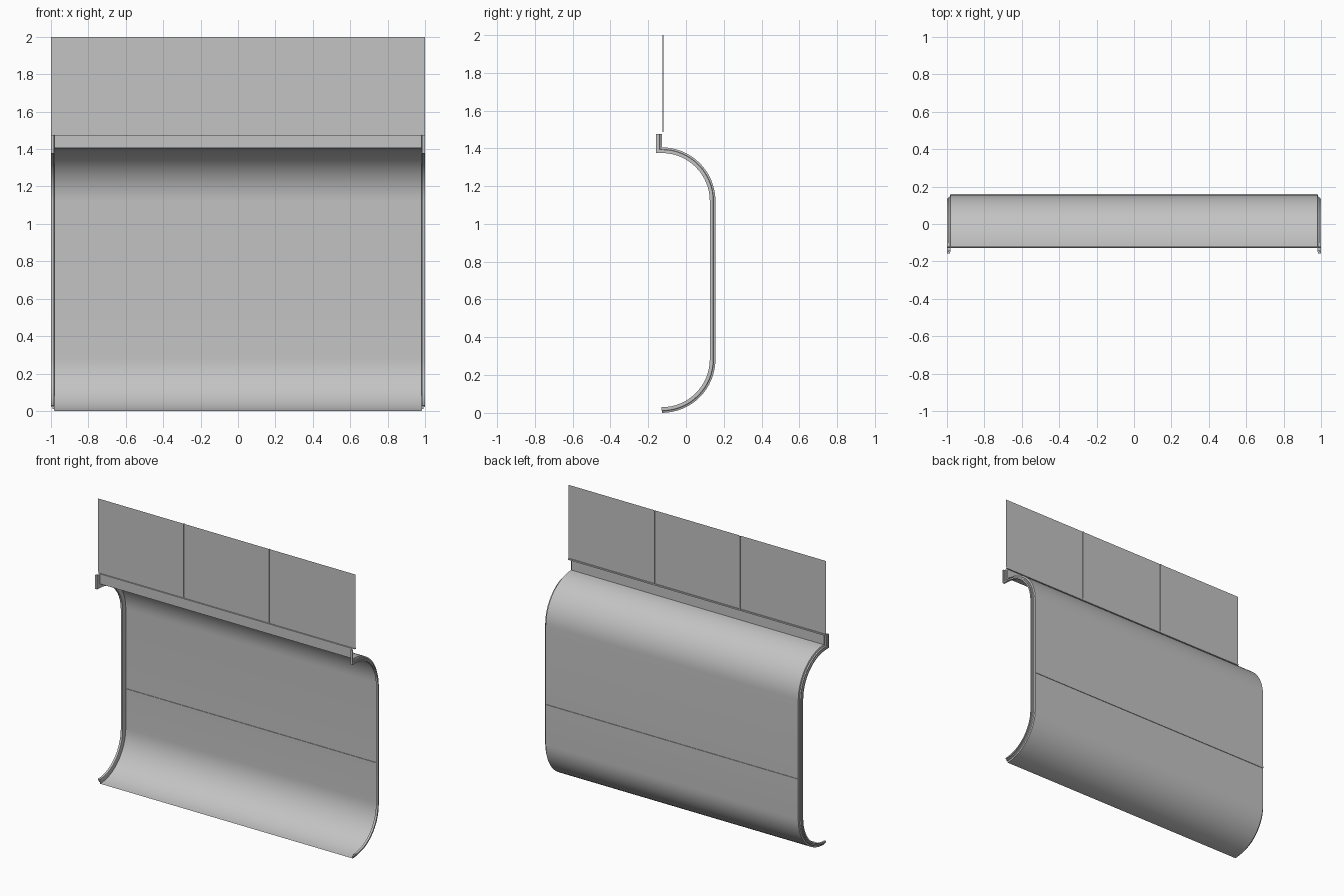
import bpy, math
from mathutils import Vector

if "Cube" in bpy.data.objects:
    bpy.data.objects.remove(bpy.data.objects["Cube"])

grey = bpy.data.materials.new("panel_grey")
grey.diffuse_color = (0.55, 0.55, 0.55, 1)
grey.use_nodes = True
grey.node_tree.nodes["Principled BSDF"].inputs["Base Color"].default_value = grey.diffuse_color


def lattice(name, rows, close=False, caps=False):
    """Skin a list of equally long point rows."""
    n = len(rows[0])
    verts = [p for r in rows for p in r]
    faces = []
    for i in range(len(rows) - 1):
        for j in range(n if close else n - 1):
            k = (j + 1) % n
            faces.append((i * n + j, i * n + k, (i + 1) * n + k, (i + 1) * n + j))
    if caps:
        faces.append(tuple(reversed(range(n))))
        faces.append(tuple(range((len(rows) - 1) * n, len(rows) * n)))
    me = bpy.data.meshes.new(name)
    me.from_pydata(verts, [], faces)
    me.materials.append(grey)
    ob = bpy.data.objects.new(name, me)
    bpy.context.collection.objects.link(ob)
    bpy.context.view_layer.objects.active = ob
    bpy.ops.object.select_all(action='DESELECT')
    ob.select_set(True)
    bpy.ops.object.mode_set(mode='EDIT')
    bpy.ops.mesh.select_all(action='SELECT')
    if caps:
        bpy.ops.mesh.normals_make_consistent(inside=False)
    bpy.ops.object.mode_set(mode='OBJECT')
    bpy.ops.object.shade_smooth_by_angle(angle=math.radians(30))
    return ob


# Shared side profile: bottom curve, upright, top curve, lip
R, BACK, TOP, LIP_Y, LIP_Z = 0.284, 0.156, 1.405, -0.128, 1.475
SEG = 16


def arc(cz, a0, a1):
    return [Vector((BACK - R + R * math.cos(a), cz + R * math.sin(a)))
            for a in (a0 + (a1 - a0) * i / SEG for i in range(SEG + 1))]


low = arc(R, -math.pi / 2, 0)
high = arc(TOP - R, 0, math.pi / 2)
path = low + high + [Vector((LIP_Y, LIP_Z))]

# Curved wall sheet with a shallow horizontal seam
G = 0.004
seam = [Vector(p) for p in ((BACK, 0.56), (BACK + G, 0.56), (BACK + G, 0.57), (BACK, 0.57))]
sheet = low + seam + high + [Vector((LIP_Y, LIP_Z))]
lattice("curved_wall", [[(x, p.x, p.y) for p in sheet] for x in (0.982, -0.982)])


def left(v):
    v = v.normalized()
    return Vector((-v.y, v.x))


# Stepped end ribs: section is (x, depth inward from the wall sheet)
section = [(0.982, 0.0), (0.985, 0.010), (0.993, 0.012), (0.993, 0.020),
           (1.0, 0.020), (1.0, 0.030), (0.985, 0.030), (0.982, 0.020)]
for side, name in ((-1, "end_rib_left"), (1, "end_rib_right")):
    rows = []
    for i, p in enumerate(path):
        a = left(p - path[i - 1]) if i else left(Vector((1, 0)))
        b = left(path[i + 1] - p) if i < len(path) - 1 else a
        m = (a + b) / (1 + a.dot(b))          # mitred inward normal
        rows.append([(side * x, p.x + m.x * d, p.y + m.y * d) for x, d in section])
    lattice(name, rows, close=True, caps=True)

# Upper wall: three flat bays separated by shallow vertical grooves
WY, GY, W = -0.125, -0.119, 0.005
plan = [(-1, WY)]
for c in (-0.333, 0.333):
    plan += [(c - W, WY), (c - W, GY), (c + W, GY), (c + W, WY)]
plan.append((1, WY))
lattice("upper_wall", [[(x, y, z) for x, y in plan] for z in (1.485, 2.0)])

# Recessed joint between the upper wall and the lip
joint = [(WY, 1.485), (GY, 1.485), (GY, LIP_Z), (LIP_Y, LIP_Z)]
lattice("horizontal_joint", [[(x, y, z) for y, z in joint] for x in (1, -1)])
